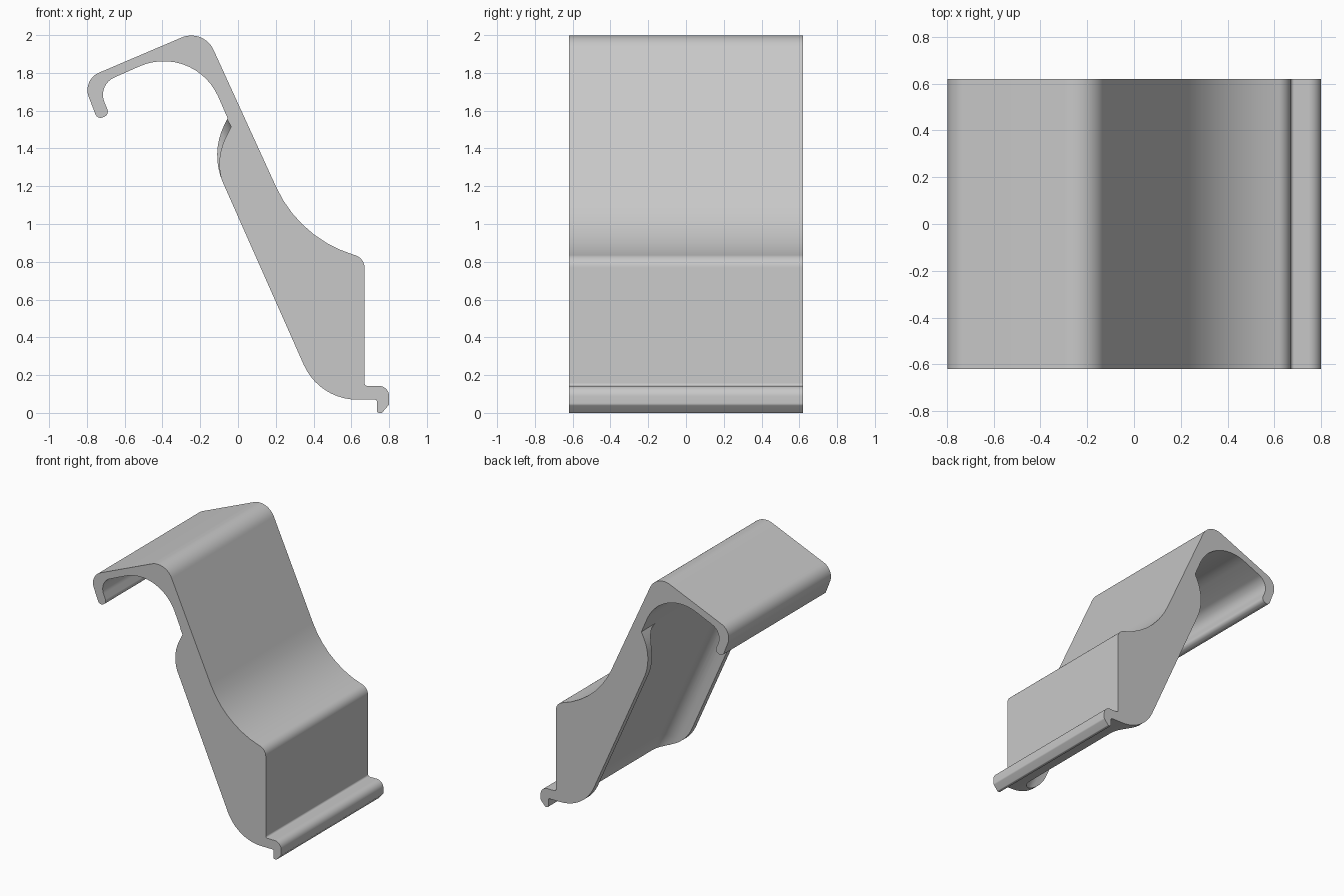
import bpy, bmesh, math
from mathutils import Vector

if "Cube" in bpy.data.objects:
    bpy.data.objects.remove(bpy.data.objects["Cube"], do_unlink=True)

HALF = 0.62      # half the width of the bracket
WALL = 0.05      # end wall thickness
FILLET = 0.12    # blend between end walls and hollow floor
STEPS = 8        # segments in the blend
SHADE = (0.58, 0.58, 0.58, 1)

grey = bpy.data.materials.new("plain grey")
grey.use_nodes = True
grey.diffuse_color = SHADE
grey.node_tree.nodes["Principled BSDF"].inputs["Base Color"].default_value = SHADE


def rounded(corners):
    """Turn (x, z, radius) corners into an outline with tangent arcs."""
    outline = []
    count = len(corners)
    for i, (x, z, radius) in enumerate(corners):
        p = Vector((x, z))
        if radius == 0:
            outline.append(p)
            continue
        a = (Vector(corners[i - 1][:2]) - p).normalized()
        b = (Vector(corners[(i + 1) % count][:2]) - p).normalized()
        half = a.angle(b) / 2
        centre = p + (a + b).normalized() * radius / math.sin(half)
        start = p + a * radius / math.tan(half) - centre
        end = p + b * radius / math.tan(half) - centre
        sweep = math.pi - 2 * half
        steps = max(3, math.ceil(sweep / math.radians(7)))
        for s in range(steps + 1):
            t = s / steps
            outline.append(centre + (start * math.sin((1 - t) * sweep)
                                     + end * math.sin(t * sweep)) / math.sin(sweep))
    return outline


def inset(outline, depth):
    """Move a clockwise outline inwards by depth."""
    moved = []
    for i, p in enumerate(outline):
        a = (p - outline[i - 1]).normalized()
        b = (outline[(i + 1) % len(outline)] - p).normalized()
        n1, n2 = Vector((a.y, -a.x)), Vector((b.y, -b.x))
        moved.append(p + (n1 + n2) * depth / (1 + n1.dot(n2)))
    return moved


def loft(name, corners, rings):
    """Join copies of an outline, one for each (y, inset) ring, into a solid."""
    outline = rounded(corners)
    count = len(outline)
    bm = bmesh.new()
    loops = [[bm.verts.new((p.x, y, p.y)) for p in inset(outline, depth)]
             for y, depth in rings]
    for near, far in zip(loops, loops[1:]):
        for i in range(count):
            j = (i + 1) % count
            bm.faces.new((near[i], near[j], far[j], far[i]))
    bm.faces.new(loops[0])
    bm.faces.new(loops[-1])
    bmesh.ops.recalc_face_normals(bm, faces=bm.faces[:])
    mesh = bpy.data.meshes.new(name)
    bm.to_mesh(mesh)
    bm.free()
    mesh.materials.append(grey)
    obj = bpy.data.objects.new(name, mesh)
    bpy.context.scene.collection.objects.link(obj)
    return obj


# Outer profile: hook, peak, sloping plate, ledge, foot, curved end wall edge
body = loft("bracket_body", [
    (-.825, 1.763, .1), (-.182, 2.037, .13), (.327, .922, .66), (.67, .82, .07),
    (.67, .143, .015), (.8, .143, .055), (.8, .044, .02), (.762, 0, .01),
    (.735, 0, .012), (.735, .07, .01), (.43, .07, .31), (-.148, 1.373, .36),
    (-.055, 1.56, 0), (-.23, 1.963, .315), (-.745, 1.736, .1),
    (-.68, 1.58, .03), (-.744, 1.552, .03)], [(-HALF, 0), (HALF, 0)])

# Shallow hollow with a straight floor, open at the rear, filleted into the end walls
blend = []
for k in range(STEPS + 1):
    angle = math.pi / 2 * k / STEPS
    blend.append((HALF - WALL - FILLET * (1 - math.sin(angle)), FILLET * (1 - math.cos(angle))))
cavity = loft("cavity_cutter", [
    (-.118, 1.7, 0), (.6, .106, .4), (.6, -.3, 0),
    (.1, -.3, 0), (-.45, 1.2, 0), (-.45, 1.7, 0)],
    [(-y, depth) for y, depth in reversed(blend)] + blend)

# The front end wall has a slightly smaller bulge than the back one
trim = loft("bulge_trim_cutter", [
    (-.037, 1.515, 0), (-.122, 1.34, .3), (-.08, 1.215, 0),
    (-.3, 1.215, 0), (-.3, 1.6, 0), (-.08, 1.6, 0)],
    [(-HALF - .2, 0), (-HALF + .2, 0)])

# Apply the cuts, drop the cutters and smooth the curves
bpy.context.view_layer.objects.active = body
body.select_set(True)
for cutter in (cavity, trim):
    cut = body.modifiers.new(cutter.name, 'BOOLEAN')
    cut.operation = 'DIFFERENCE'
    cut.solver = 'EXACT'
    cut.object = cutter
    bpy.ops.object.modifier_apply(modifier=cut.name)
    bpy.data.objects.remove(cutter, do_unlink=True)
bpy.ops.object.shade_smooth_by_angle(angle=math.radians(25))
